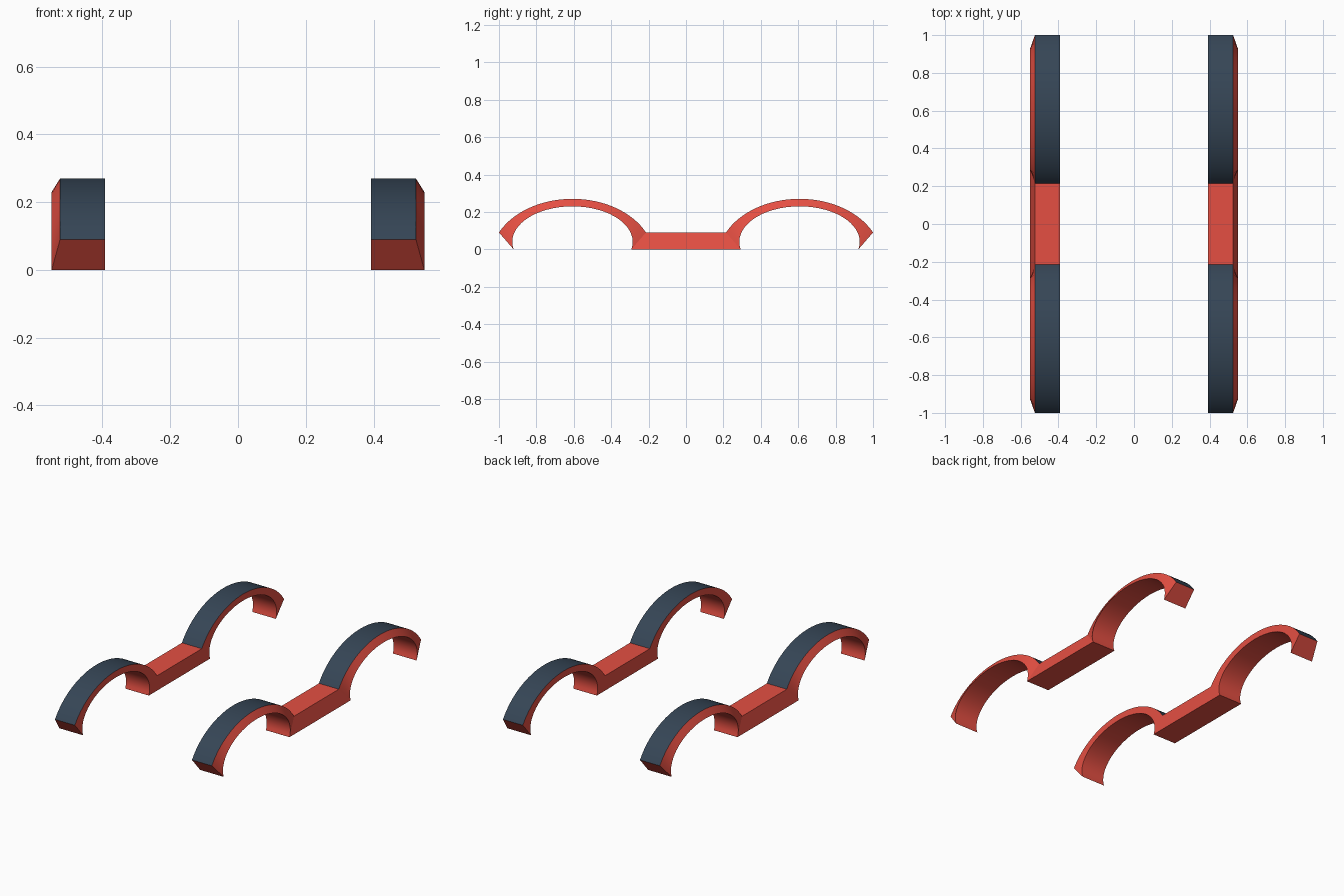
import bpy, bmesh, math

if "Cube" in bpy.data.objects:
    bpy.data.objects.remove(bpy.data.objects["Cube"])

X_IN, X_TOP, X_OUT = 0.392, 0.525, 0.55   # inner wall, top edge, flared lower edge
ARCH_Y, STEPS = 0.607, 32


def material(name, rgb):
    m = bpy.data.materials.new(name)
    m.diffuse_color = (*rgb, 1.0)
    m.use_nodes = True
    m.node_tree.nodes["Principled BSDF"].inputs["Base Color"].default_value = m.diffuse_color
    return m


RED = material("red", (0.78, 0.078, 0.055))
SLATE = material("dark slate", (0.036, 0.060, 0.092))


def loft(name, stations, side, dark_top, cap_start, cap_end):
    """Sweep the trim section along (outer y,z)-(inner y,z) stations."""
    bm = bmesh.new()
    rings = []
    for (yo, zo), (yi, zi) in stations:
        section = [(X_IN, yo, zo), (X_TOP, yo, zo), (X_OUT, yi, zi), (X_IN, yi, zi)]
        rings.append([bm.verts.new((x * side, y, z)) for x, y, z in section])
    for a, b in zip(rings, rings[1:]):
        for i in range(4):
            j = (i + 1) % 4
            f = bm.faces.new((a[i], a[j], b[j], b[i]))
            f.material_index = 1 if (dark_top and i == 0) else 0
    if cap_start:
        bm.faces.new(rings[0])
    if cap_end:
        bm.faces.new(rings[-1][::-1])
    bmesh.ops.recalc_face_normals(bm, faces=bm.faces)
    # open tubes: make sure the normals point away from the middle of the section
    if not cap_start and not cap_end:
        bm.normal_update()
        top = max(bm.faces, key=lambda f: f.calc_center_median().z)
        if top.normal.z < 0:
            bmesh.ops.reverse_faces(bm, faces=bm.faces)
    me = bpy.data.meshes.new(name)
    bm.to_mesh(me)
    bm.free()
    me.materials.append(RED)
    me.materials.append(SLATE)
    ob = bpy.data.objects.new(name, me)
    bpy.context.collection.objects.link(ob)
    bpy.ops.object.select_all(action='DESELECT')
    ob.select_set(True)
    bpy.context.view_layer.objects.active = ob
    bpy.ops.object.shade_smooth_by_angle(angle=math.radians(30))


def arc(a, b, cz, z_end, t):
    """Point on a flattened arch that ends at height z_end; t runs 0..1."""
    start = math.asin((z_end - cz) / b)
    ang = start + (math.pi - 2 * start) * t
    return a * math.cos(ang), cz + b * math.sin(ang)


for side, label in ((1, "right"), (-1, "left")):
    # wheel arches
    for end, where in ((-1, "front"), (1, "rear")):
        stations = []
        for k in range(STEPS + 1):
            t = k / STEPS
            yo, zo = arc(0.437, 0.32, -0.05, 0.09, t)
            yi, zi = arc(0.322, 0.19, 0.04, 0.0, t)
            stations.append(((end * (ARCH_Y + yo), zo), (end * (ARCH_Y + yi), zi)))
        loft(f"{where}_{label}_wheel_arch", stations, side, True, True, False)
    # sill joining the arches
    sill = [((s * 0.214, 0.09), (s * 0.293, 0.0)) for s in (-1, 1)]
    loft(f"{label}_side_sill", sill, side, False, False, False)
